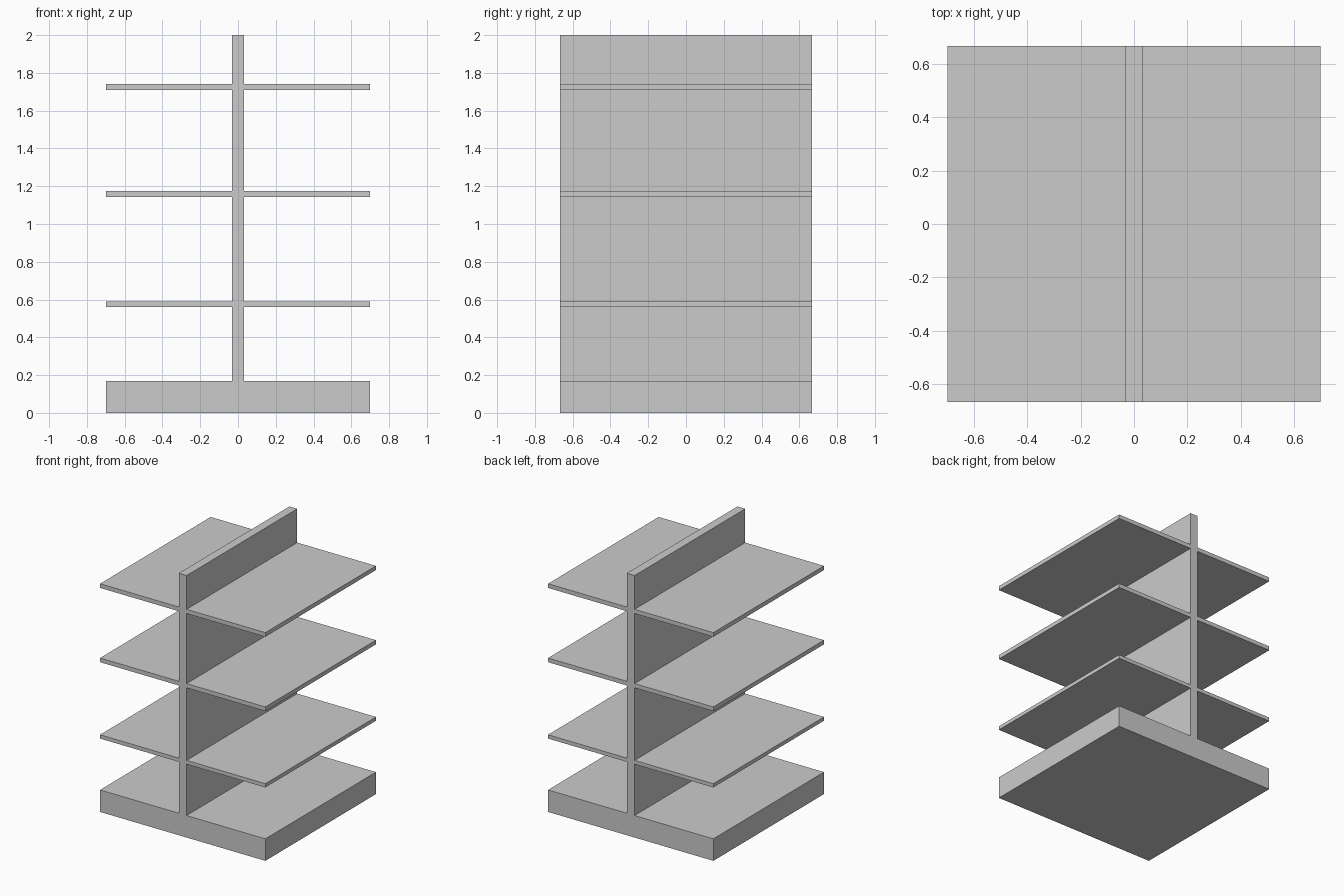
import bpy, bmesh
from mathutils import Vector

if "Cube" in bpy.data.objects:
    bpy.data.objects.remove(bpy.data.objects["Cube"])

HALF_W, HALF_D = 0.698, 0.667      # half width and half depth of base and shelves
PANEL = 0.033                      # half thickness of the upright panel
BASE_TOP, TOP = 0.168, 2.0
SHELVES = [(0.56, 0.589), (1.143, 1.175), (1.71, 1.742)]


def extruded(name, outline, y0, y1):
    """Extrude a closed x-z outline along y."""
    bm = bmesh.new()
    face = bm.faces.new([bm.verts.new((x, y0, z)) for x, z in outline])
    out = bmesh.ops.extrude_face_region(bm, geom=[face])
    moved = [g for g in out["geom"] if isinstance(g, bmesh.types.BMVert)]
    bmesh.ops.translate(bm, verts=moved, vec=Vector((0, y1 - y0, 0)))
    bmesh.ops.recalc_face_normals(bm, faces=bm.faces)
    mesh = bpy.data.meshes.new(name)
    bm.to_mesh(mesh)
    bm.free()
    obj = bpy.data.objects.new(name, mesh)
    bpy.context.collection.objects.link(obj)
    return obj


# Right half of the section: thick base, upright panel, three thin shelves
right = [(HALF_W, 0), (HALF_W, BASE_TOP), (PANEL, BASE_TOP)]
for bottom, top in SHELVES:
    right += [(PANEL, bottom), (HALF_W, bottom), (HALF_W, top), (PANEL, top)]
right.append((PANEL, TOP))

# Mirror the section and extrude it so base, panel and shelves form one clean solid
left = [(-x, z) for x, z in reversed(right)]
extruded("double_sided_shelf_unit", right + left, -HALF_D, HALF_D)
